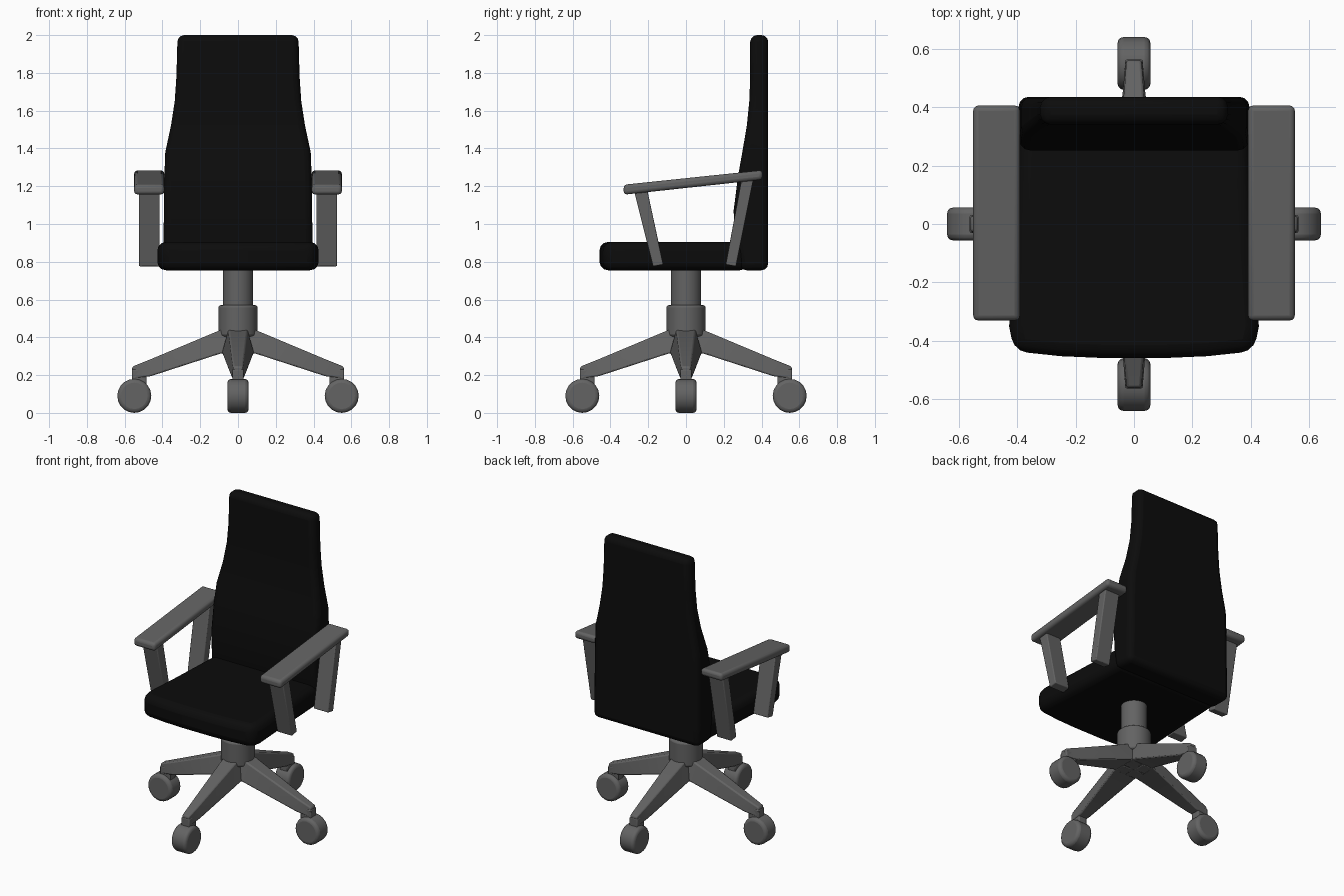
import bpy, bmesh, math
from mathutils import Matrix

cube = bpy.data.objects.get("Cube")
if cube:
    bpy.data.objects.remove(cube, do_unlink=True)


def material(name, value):
    m = bpy.data.materials.new(name)
    m.use_nodes = True
    col = (value, value, value, 1)
    m.diffuse_color = col
    m.node_tree.nodes["Principled BSDF"].inputs["Base Color"].default_value = col
    return m


black = material("black upholstery", 0.0035)
grey = material("grey plastic", 0.125)


def finish(name, bm, mat, bevel, segments=3):
    bmesh.ops.recalc_face_normals(bm, faces=bm.faces)
    mesh = bpy.data.meshes.new(name)
    bm.to_mesh(mesh)
    bm.free()
    mesh.materials.append(mat)
    ob = bpy.data.objects.new(name, mesh)
    bpy.context.collection.objects.link(ob)
    if bevel:
        mod = ob.modifiers.new("rounded edges", 'BEVEL')
        mod.width, mod.segments = bevel, segments
        mod.limit_method, mod.angle_limit = 'ANGLE', math.radians(40)
    bpy.ops.object.select_all(action='DESELECT')
    ob.select_set(True)
    bpy.context.view_layer.objects.active = ob
    bpy.ops.object.shade_smooth_by_angle(angle=math.radians(35))
    return ob


def loft(name, rings, mat, bevel, segments=3, turn=0):
    """Skin a row of equal-length rings and cap both ends."""
    bm = bmesh.new()
    loops = [[bm.verts.new(p) for p in ring] for ring in rings]
    for a, b in zip(loops, loops[1:]):
        for i in range(len(a)):
            j = (i + 1) % len(a)
            bm.faces.new((a[i], a[j], b[j], b[i]))
    bm.faces.new(loops[0])
    bm.faces.new(loops[-1])
    bmesh.ops.rotate(bm, verts=bm.verts, matrix=Matrix.Rotation(turn, 3, 'Z'))
    return finish(name, bm, mat, bevel, segments)


def side_profile(name, profile, x0, x1, mat, bevel):
    """Extrude a (y, z) outline across x."""
    return loft(name, [[(x, y, z) for y, z in profile] for x in (x0, x1)], mat, bevel)


def cylinder(name, radius, depth, matrix, bevel, sides=32):
    bm = bmesh.new()
    bmesh.ops.create_cone(bm, cap_ends=True, segments=sides, radius1=radius,
                          radius2=radius, depth=depth, matrix=matrix)
    return finish(name, bm, grey, bevel)


# Backrest: height, half width, front y
back = [(0.755, 0.395, 0.285), (0.9, 0.395, 0.262), (1.07, 0.392, 0.252),
        (1.25, 0.39, 0.275), (1.38, 0.385, 0.298), (1.52, 0.355, 0.322),
        (1.65, 0.335, 0.335), (1.78, 0.326, 0.34), (2.0, 0.32, 0.34)]
loft("backrest", [[(-w, f, z), (w, f, z), (w, 0.435, z), (-w, 0.435, z)]
                  for z, w, f in back], black, 0.035)

# Seat cushion with a bowed front edge
half = [(0.11, -0.458), (0.25, -0.452), (0.41, -0.435), (0.427, -0.35),
        (0.41, -0.1), (0.39, 0.33)]
outline = half + [(-x, y) for x, y in reversed(half)]
loft("seat", [[(x, y, z) for x, y in outline] for z in (0.755, 0.905)], black, 0.045)

# Armrests
for s, side in ((1, "left"), (-1, "right")):
    side_profile(side + "_arm_pad", [(-0.33, 1.155), (0.405, 1.235),
                 (0.405, 1.285), (-0.33, 1.208)], s * 0.39, s * 0.55, grey, 0.018)
    side_profile(side + "_front_arm_post", [(-0.175, 0.775), (-0.12, 0.785),
                 (-0.205, 1.18), (-0.275, 1.175)], s * 0.415, s * 0.525, grey, 0.006)
    side_profile(side + "_rear_arm_post", [(0.21, 0.785), (0.265, 0.775),
                 (0.36, 1.25), (0.295, 1.24)], s * 0.415, s * 0.525, grey, 0.006)

# Gas column and hub
cylinder("column", 0.08, 0.28, Matrix.Translation((0, 0, 0.64)), 0)
cylinder("hub", 0.104, 0.165, Matrix.Translation((0, 0, 0.4875)), 0.012)

# Base legs: distance out, bottom z, top z, bottom and top half widths
leg = [(0, 0.31, 0.45, 0.085, 0.05), (0.09, 0.315, 0.44, 0.085, 0.05),
       (0.46, 0.195, 0.285, 0.038, 0.032), (0.56, 0.18, 0.245, 0.03, 0.025)]
for i, side in enumerate(("left", "back", "right", "front")):
    turn = i * math.pi / 2
    loft(side + "_base_leg", [[(x, -b, lo), (x, b, lo), (x, t, hi), (x, -t, hi)]
                              for x, lo, hi, b, t in leg], grey, 0.008, 2, turn)
    loft(side + "_caster_stem", [[(x, -0.03, z), (x, 0.03, z), (x, 0.03, 0.23), (x, -0.03, 0.23)]
                                 for x, z in ((0.485, 0.14), (0.562, 0.16))],
         grey, 0.006, 2, turn)
    place = (Matrix.Rotation(turn, 4, 'Z') @ Matrix.Translation((0.549, 0, 0.09))
             @ Matrix.Rotation(math.pi / 2, 4, 'X'))
    cylinder(side + "_caster", 0.09, 0.112, place, 0.02, 20)
